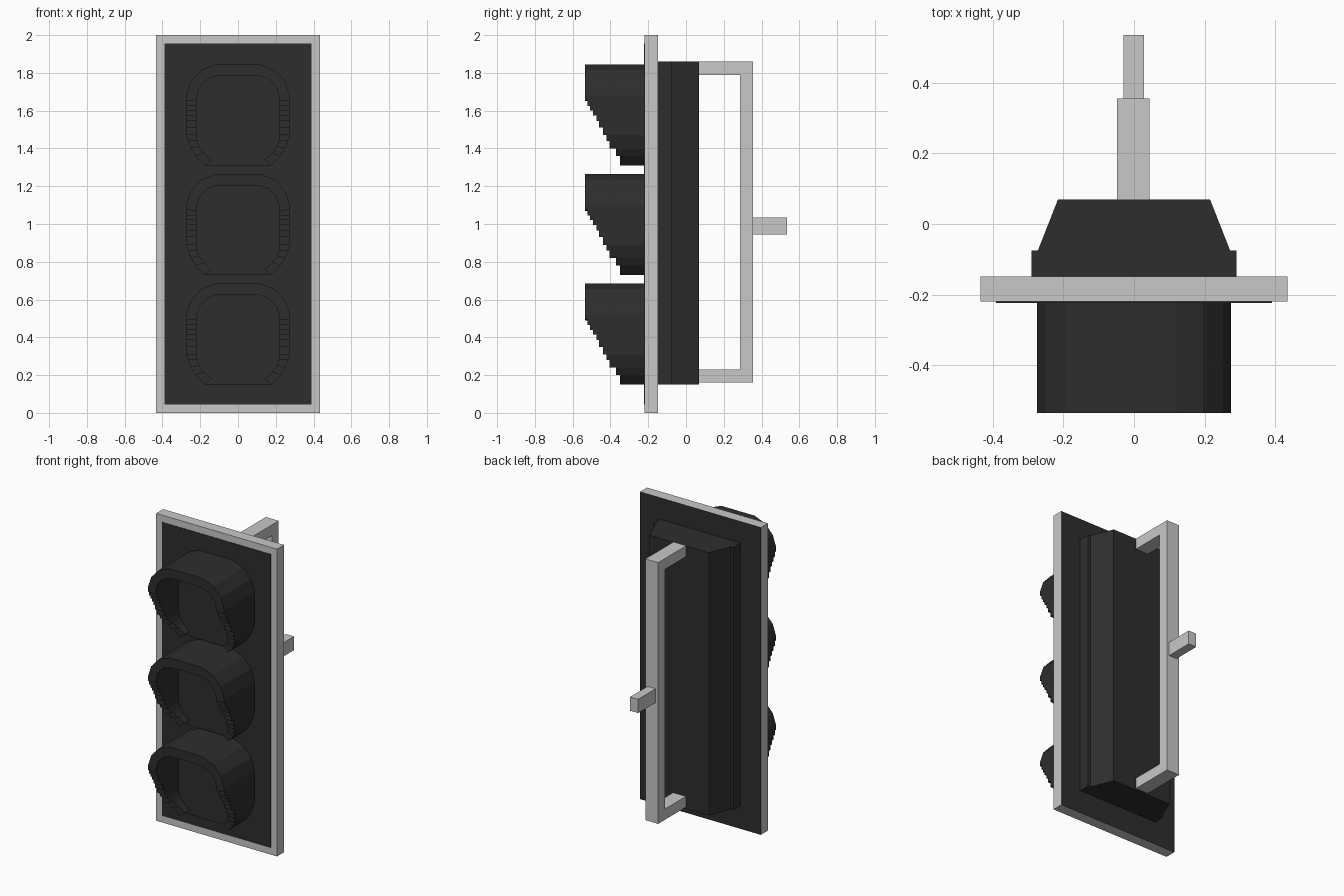
import bpy, bmesh
from mathutils import Vector

cube = bpy.data.objects.get("Cube")
if cube:
    bpy.data.objects.remove(cube, do_unlink=True)


def material(name, value):
    m = bpy.data.materials.new(name)
    m.use_nodes = True
    col = (value, value, value, 1)
    m.diffuse_color = col
    bsdf = next(n for n in m.node_tree.nodes if n.type == 'BSDF_PRINCIPLED')
    bsdf.inputs["Base Color"].default_value = col
    bsdf.inputs["Roughness"].default_value = 0.8
    return m


black = material("matte black", 0.027)
grey = material("light grey", 0.58)


def prism(bm, outline, direction):
    """Extrude a closed planar outline along a direction into a solid."""
    offset = Vector(direction)
    a = [bm.verts.new(p) for p in outline]
    b = [bm.verts.new(Vector(p) + offset) for p in outline]
    faces = [bm.faces.new(a), bm.faces.new(b[::-1])]
    for i in range(len(a)):
        j = (i + 1) % len(a)
        faces.append(bm.faces.new((a[i], b[i], b[j], a[j])))
    bmesh.ops.recalc_face_normals(bm, faces=faces)


def finish(name, bm, *mats):
    mesh = bpy.data.meshes.new(name)
    bm.to_mesh(mesh)
    bm.free()
    for m in mats:
        mesh.materials.append(m)
    obj = bpy.data.objects.new(name, mesh)
    bpy.context.collection.objects.link(obj)
    return obj


def box(name, x, y, z, *mats):
    bm = bmesh.new()
    prism(bm, [(x[0], y[0], z[0]), (x[1], y[0], z[0]),
               (x[1], y[0], z[1]), (x[0], y[0], z[1])], (0, y[1] - y[0], 0))
    return finish(name, bm, *mats)


FRONT = -0.22   # front of the backing plate
BACK = -0.148   # rear of the backing plate

# Backing plate: grey border and edges, black rear face
plate = box("backing_plate", (-0.435, 0.435), (FRONT, BACK), (0, 2), grey, black)
for p in plate.data.polygons:
    if p.normal.y > 0.9:
        p.material_index = 1
box("front_panel", (-0.39, 0.39), (FRONT - 0.003, FRONT), (0.045, 1.955), black)

# Rear housing: flange and tapered body
box("housing_flange", (-0.29, 0.29), (BACK, -0.075), (0.15, 1.86), black)
bm = bmesh.new()
prism(bm, [(-0.272, -0.075, 0.15), (0.272, -0.075, 0.15),
           (0.215, 0.07, 0.15), (-0.215, 0.07, 0.15)], (0, 0, 1.71))
finish("housing_body", bm, black)

# C-shaped mounting bracket and its stub
bm = bmesh.new()
c_profile = [(0.07, 0.16), (0.355, 0.16), (0.355, 1.86), (0.07, 1.86),
             (0.07, 1.79), (0.285, 1.79), (0.285, 0.23), (0.07, 0.23)]
prism(bm, [(-0.048, y, z) for y, z in c_profile], (0.092, 0, 0))
finish("mounting_bracket", bm, grey)
box("bracket_stub", (-0.03, 0.028), (0.355, 0.535), (0.945, 1.035), grey)

# Visor half section, bottom to top: outer x, z, inner x, z, front y of the
# segment above each station; heights are for the top lamp
STATIONS = [
    (0.175, 1.310, 0.140, 1.340, -0.350),
    (0.225, 1.360, 0.180, 1.375, -0.370),
    (0.250, 1.400, 0.205, 1.410, -0.405),
    (0.265, 1.440, 0.215, 1.440, -0.420),
    (0.275, 1.470, 0.220, 1.470, -0.440),
    (0.275, 1.510, 0.220, 1.510, -0.460),
    (0.275, 1.545, 0.220, 1.545, -0.475),
    (0.275, 1.575, 0.220, 1.575, -0.492),
    (0.275, 1.600, 0.220, 1.600, -0.507),
    (0.275, 1.625, 0.220, 1.625, -0.521),
    (0.275, 1.655, 0.220, 1.650, -0.535),
    (0.275, 1.680, 0.220, 1.665, -0.535),
    (0.250, 1.755, 0.205, 1.720, -0.535),
    (0.195, 1.815, 0.165, 1.765, -0.535),
    (0.120, 1.845, 0.110, 1.785, -0.535),
]
LENS_FRONT = -0.30

for label, drop in (("top", 0), ("middle", 0.58), ("bottom", 1.16)):
    # Hood made of stepped segments, mirrored, with a bridging top segment
    bm = bmesh.new()
    for s in (1, -1):
        for a, b in zip(STATIONS, STATIONS[1:]):
            quad = [(a[0], a[1]), (b[0], b[1]), (b[2], b[3]), (a[2], a[3])]
            prism(bm, [(s * x, FRONT, z - drop) for x, z in quad],
                  (0, a[4] - FRONT, 0))
    t = STATIONS[-1]
    quad = [(-t[0], t[1]), (t[0], t[1]), (t[2], t[3]), (-t[2], t[3])]
    prism(bm, [(x, FRONT, z - drop) for x, z in quad], (0, t[4] - FRONT, 0))
    finish(label + "_visor", bm, black)

    # Lamp face filling the rear of the hood
    outline = [(s[0], s[1]) for s in STATIONS]
    outline += [(-x, z) for x, z in reversed(outline)]
    bm = bmesh.new()
    prism(bm, [(x, FRONT, z - drop) for x, z in outline],
          (0, LENS_FRONT - FRONT, 0))
    finish(label + "_lamp", bm, black)
